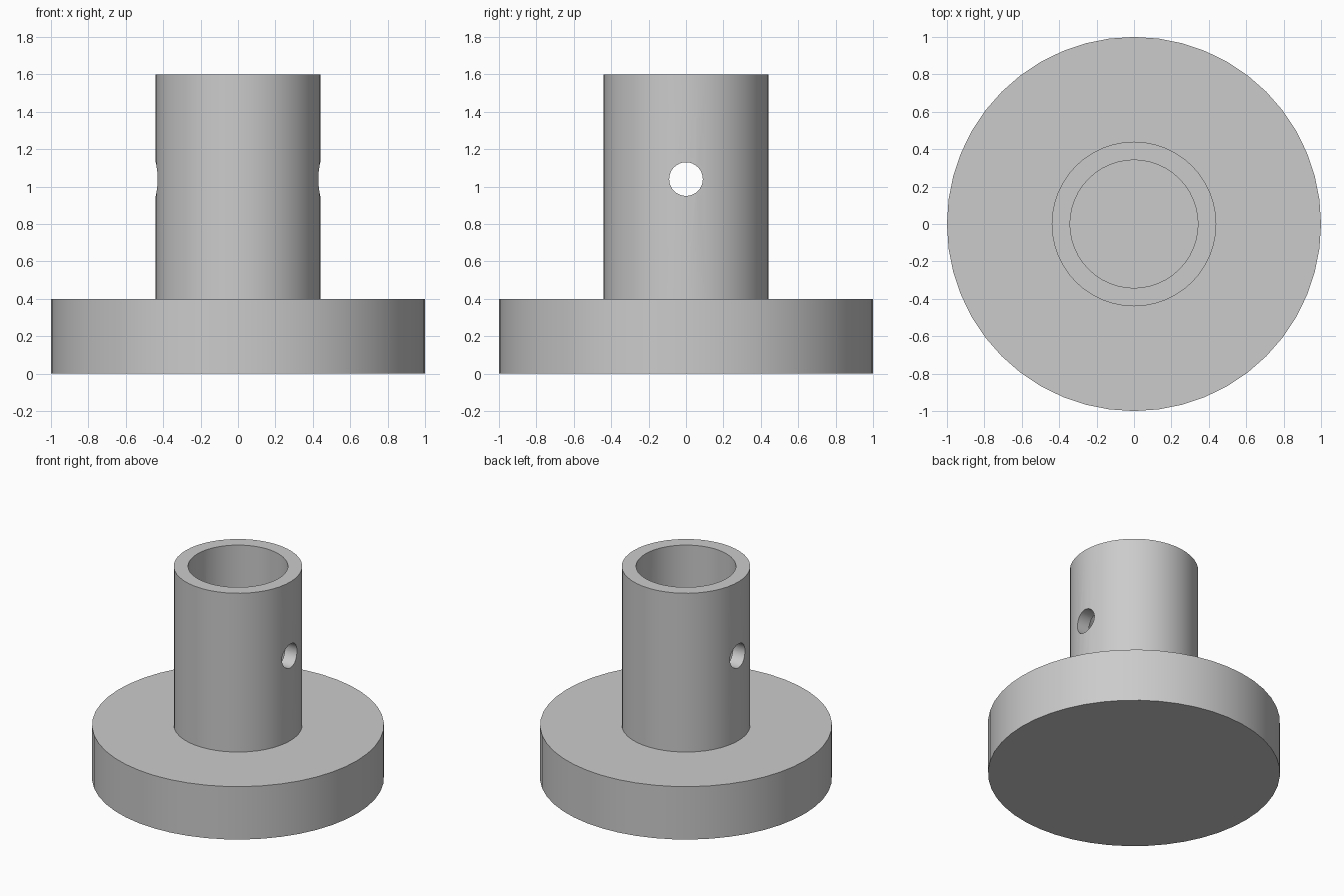
import bpy, bmesh, math
from mathutils import Matrix

cube = bpy.data.objects.get("Cube")
if cube:
    bpy.data.objects.remove(cube, do_unlink=True)

SEGMENTS = 48
BASE_R, BASE_H = 1.0, 0.4
TUBE_R, BORE_R, TOP = 0.44, 0.342, 1.6
PIN_R, PIN_Z = 0.09, 1.04

grey = bpy.data.materials.new("plain grey")
grey.use_nodes = True
colour = (0.6, 0.6, 0.6, 1)
grey.diffuse_color = colour
grey.node_tree.nodes["Principled BSDF"].inputs["Base Color"].default_value = colour


def add_object(name, bm):
    bmesh.ops.recalc_face_normals(bm, faces=bm.faces)
    mesh = bpy.data.meshes.new(name)
    bm.to_mesh(mesh)
    bm.free()
    mesh.materials.append(grey)
    obj = bpy.data.objects.new(name, mesh)
    bpy.context.collection.objects.link(obj)
    return obj


# Disc base with a hollow tube, turned from one profile
profile = [(0, 0), (BASE_R, 0), (BASE_R, BASE_H), (TUBE_R, BASE_H),
           (TUBE_R, TOP), (BORE_R, TOP), (BORE_R, BASE_H), (0, BASE_H)]
bm = bmesh.new()
points = [bm.verts.new((r, 0, z)) for r, z in profile]
edges = [bm.edges.new(pair) for pair in zip(points, points[1:])]
bmesh.ops.spin(bm, geom=points + edges, cent=(0, 0, 0), axis=(0, 0, 1),
               angle=math.tau, steps=SEGMENTS, use_merge=True)
bmesh.ops.remove_doubles(bm, verts=bm.verts, dist=0.0001)
bmesh.ops.dissolve_limit(bm, angle_limit=0.01, verts=bm.verts, edges=bm.edges)
socket = add_object("flanged_socket", bm)

# Cross pin hole through both tube walls
bm = bmesh.new()
bmesh.ops.create_cone(bm, cap_ends=True, segments=32, radius1=PIN_R, radius2=PIN_R,
                      depth=1.2, matrix=Matrix.Translation((0, 0, PIN_Z))
                      @ Matrix.Rotation(math.pi / 2, 4, "Y"))
cutter = add_object("pin_hole_cutter", bm)
cutter.hide_render = True

cut = socket.modifiers.new("pin_hole", "BOOLEAN")
cut.operation = "DIFFERENCE"
cut.solver = "EXACT"
cut.object = cutter

bpy.ops.object.select_all(action="DESELECT")
socket.select_set(True)
bpy.context.view_layer.objects.active = socket
bpy.ops.object.modifier_apply(modifier=cut.name)
bpy.data.objects.remove(cutter, do_unlink=True)

# Smooth walls, crisp rims
bpy.ops.object.shade_smooth_by_angle(angle=math.radians(30))
